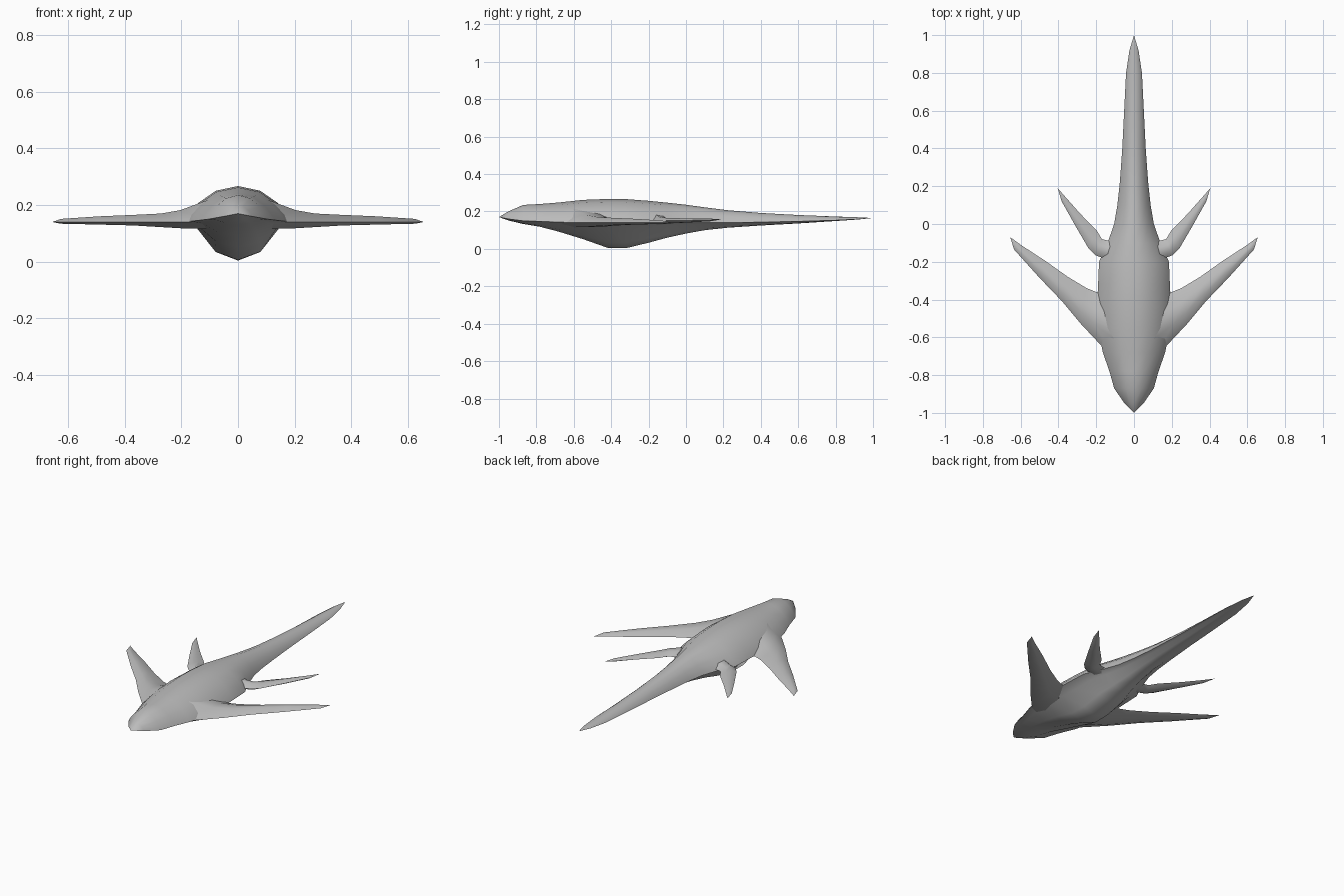
import bpy, bmesh, math

cube = bpy.data.objects.get("Cube")
if cube:
    bpy.data.objects.remove(cube, do_unlink=True)

grey = bpy.data.materials.new("plain_grey")
grey.use_nodes = True
colour = (0.5, 0.5, 0.5, 1)
grey.diffuse_color = colour
grey.node_tree.nodes["Principled BSDF"].inputs["Base Color"].default_value = colour


def loft(name, rings, start, end):
    """Skin closed rings of points, closing both ends to a tip."""
    bm = bmesh.new()
    rows = [[bm.verts.new(p) for p in ring] for ring in rings]
    n = len(rows[0])
    for a, b in zip(rows, rows[1:]):
        for i in range(n):
            j = (i + 1) % n
            bm.faces.new((a[i], a[j], b[j], b[i]))
    for row, point in ((rows[0], start), (rows[-1], end)):
        tip = bm.verts.new(point)
        for i in range(n):
            bm.faces.new((row[i], row[(i + 1) % n], tip))
    bmesh.ops.recalc_face_normals(bm, faces=bm.faces)
    mesh = bpy.data.meshes.new(name)
    bm.to_mesh(mesh)
    bm.free()
    mesh.materials.append(grey)
    obj = bpy.data.objects.new(name, mesh)
    bpy.context.collection.objects.link(obj)
    bpy.ops.object.select_all(action='DESELECT')
    obj.select_set(True)
    bpy.context.view_layer.objects.active = obj
    bpy.ops.object.shade_smooth_by_angle(angle=math.radians(60))
    return obj


# Body: y, half width, top, rim and keel heights
STATIONS = [
    (-.95, .05, .20, .16, .152), (-.87, .105, .235, .15, .133),
    (-.78, .13, .24, .147, .118), (-.68, .165, .248, .143, .092),
    (-.55, .19, .262, .14, .052), (-.42, .195, .267, .14, .006),
    (-.32, .19, .266, .14, .004), (-.2, .185, .257, .14, .033),
    (-.1, .14, .247, .14, .06), (0, .105, .236, .14, .082),
    (.1, .088, .222, .14, .1), (.22, .075, .207, .14, .113),
    (.4, .062, .192, .143, .125), (.6, .052, .181, .147, .136),
    (.8, .042, .173, .153, .149), (.92, .024, .169, .159, .157),
]


def body_ring(y, w, top, rim, keel):
    up, down = top - rim, keel - rim
    half = [(0, top), (.4 * w, rim + .87 * up), (.72 * w, rim + .53 * up),
            (.92 * w, rim + .2 * up), (w, rim),
            (.74 * w, rim + .17 * down), (.41 * w, rim + .78 * down), (0, keel)]
    ring = half + [(-x, z) for x, z in half[-2:0:-1]]
    return [(x, y, z) for x, z in ring]


loft("body", [body_ring(*s) for s in STATIONS], (0, -1, .17), (0, 1, .165))


# Fins: leading edge x, y, trailing edge x, y, middle height, upper and lower depth
def fin(name, sections, tip, side):
    rings = []
    for lx, ly, tx, ty, z, up, low in sections:
        ring = []
        for t, h in ((0, 0), (.3, up), (.65, up * .8), (1, 0), (.65, -low), (.3, -low)):
            ring.append((side * (lx + (tx - lx) * t), ly + (ty - ly) * t, z + h))
        rings.append(ring)
    x, y, z = rings[0][0]
    root = [sum(p[k] for p in rings[0]) / len(rings[0]) for k in range(3)]
    loft(name, rings, root, (side * tip[0], tip[1], tip[2]))


FRONT = [
    (.1, -.72, .1, -.36, .14, .08, .025), (.205, -.61, .2, -.36, .14, .042, .022),
    (.28, -.53, .25, -.34, .14, .03, .018), (.38, -.41, .35, -.28, .14, .025, .012),
    (.5, -.285, .47, -.195, .14, .02, .009), (.635, -.135, .6, -.11, .14, .011, .006),
]
REAR = [
    (.1, -.22, .08, -.06, .15, .04, .02), (.165, -.18, .13, -.09, .15, .027, .018),
    (.205, -.165, .17, -.08, .15, .02, .016), (.24, -.13, .197, -.035, .15, .015, .013),
    (.31, -.01, .285, .055, .152, .011, .01), (.383, .12, .363, .143, .155, .007, .007),
]
for label, side in (("left", 1), ("right", -1)):
    fin(label + "_front_fin", FRONT, (.655, -.07, .14), side)
    fin(label + "_rear_fin", REAR, (.404, .19, .158), side)
